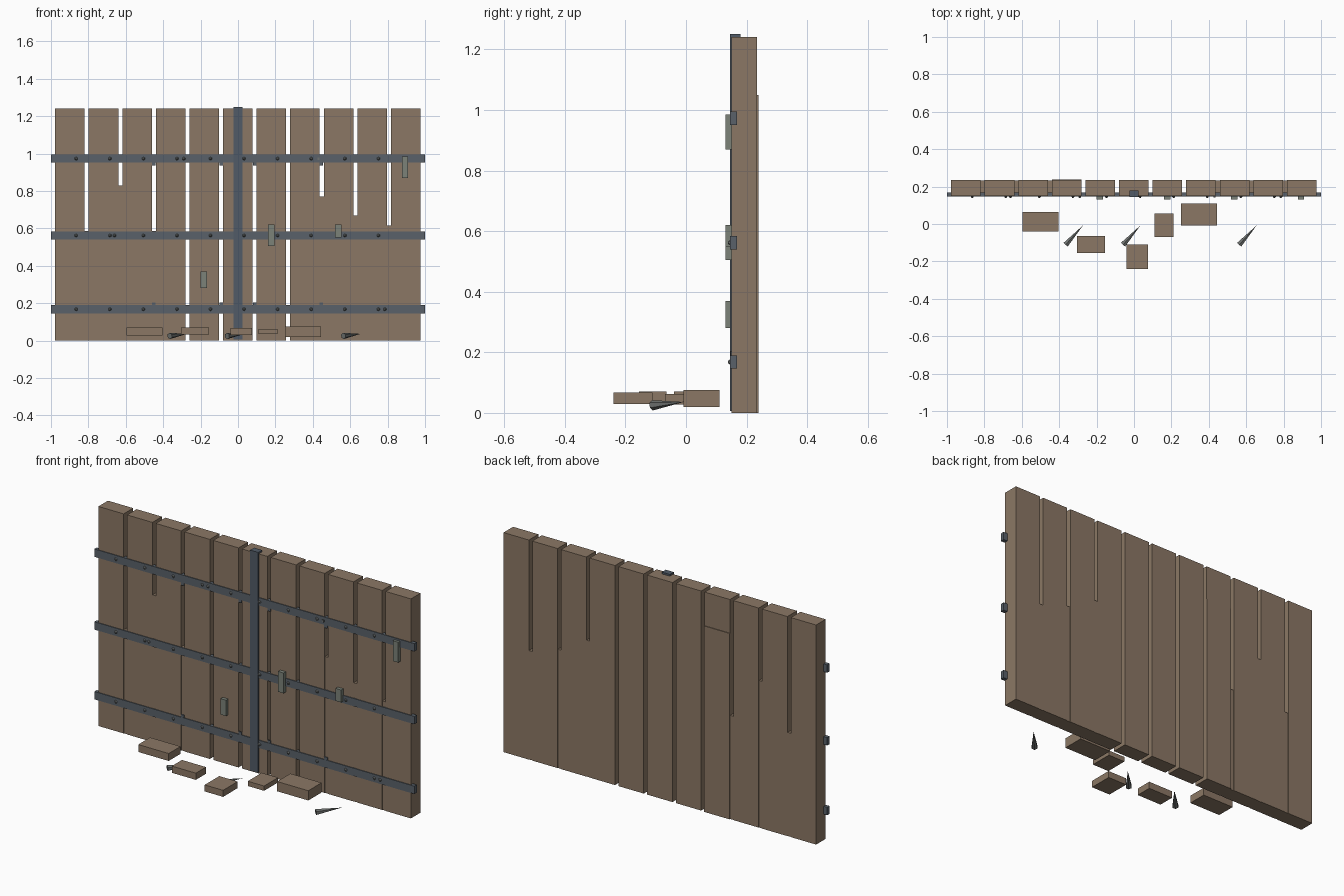
import bpy
from mathutils import Vector

default = bpy.data.objects.get("Cube")
if default:
    bpy.data.objects.remove(default, do_unlink=True)


def material(name, r, g, b):
    m = bpy.data.materials.new(name)
    m.use_nodes = True
    m.diffuse_color = (r, g, b, 1)
    shader = next(n for n in m.node_tree.nodes if n.type == 'BSDF_PRINCIPLED')
    shader.inputs["Base Color"].default_value = (r, g, b, 1)
    return m


wood = material("weathered wood", 0.26, 0.187, 0.13)
iron = material("blue grey iron", 0.1, 0.12, 0.143)
vertical_iron = material("dark blue iron", 0.083, 0.105, 0.135)
clip_metal = material("pale grey metal", 0.2, 0.225, 0.19)
nail_metal = material("nail steel", 0.16, 0.17, 0.165)


def box(name, x, y, z, mat):
    """Box given by its (low, high) range on each axis."""
    bpy.ops.mesh.primitive_cube_add(size=1)
    ob = bpy.context.object
    ob.name = name
    ob.location = [(a + b) / 2 for a, b in (x, y, z)]
    ob.scale = [b - a for a, b in (x, y, z)]
    ob.data.materials.append(mat)
    return ob


def cone(name, base, tip, r1, r2, sides, mat):
    """Tapered round piece running from base to tip."""
    base, tip = Vector(base), Vector(tip)
    axis = tip - base
    bpy.ops.mesh.primitive_cone_add(vertices=sides, radius1=r1, radius2=r2,
                                    depth=axis.length, location=(base + tip) / 2)
    ob = bpy.context.object
    ob.name = name
    ob.rotation_euler = axis.to_track_quat('Z', 'Y').to_euler()
    ob.data.materials.append(mat)
    return ob


# Upright planks
PITCH, HALF = 0.1795, 0.079
centres = [(i - 5) * PITCH - 0.001 for i in range(11)]
for i, c in enumerate(centres):
    box(f"plank_{i + 1}", (c - HALF, c + HALF), (0.15, 0.235), (0, 1.24), wood)

# Strips closing the lower part of the outer gaps
gap_heights = {0: 0.585, 1: 0.83, 2: 0.585, 7: 0.77, 8: 0.67, 9: 0.615}
for i, top in gap_heights.items():
    box(f"gap_strip_{i + 1}", (centres[i] + HALF, centres[i + 1] - HALF),
        (0.152, 0.233), (0, top), wood)

# Thin repair board on the back
box("back_board", (centres[3] - HALF, centres[3] + HALF), (0.234, 0.239), (0, 1.05), wood)

# Horizontal straps with rivets, and one vertical strap
strap_levels = {"lower": (0.168, 0.785), "middle": (0.562, -0.66), "upper": (0.973, -0.29)}
for label, (z, extra) in strap_levels.items():
    box(f"{label}_strap", (-1, 1), (0.146, 0.168), (z - 0.022, z + 0.022), iron)
    rivets = [-0.865 + i * PITCH for i in range(10)] + [extra]
    for n, x in enumerate(rivets):
        cone(f"{label}_rivet_{n + 1}", (x, 0.147, z), (x, 0.139, z), 0.01, 0.004, 6, nail_metal)
box("upper_extra_strap_pin", (0.425, 0.437), (0.141, 0.147), (0.967, 0.979), nail_metal)
box("vertical_strap", (-0.025, 0.025), (0.145, 0.18), (0.006, 1.25), vertical_iron)

# Small tabs beside the straps
for n, x in enumerate((-0.45, -0.09, 0.09, 0.445)):
    box(f"lower_tab_{n + 1}", (x - 0.01, x + 0.01), (0.147, 0.153), (0.17, 0.205), iron)
    box(f"upper_tab_{n + 1}", (x - 0.01, x + 0.01), (0.147, 0.153), (0.935, 0.97), iron)

# Loose metal clips on the front
clips = [(-0.183, 0.28, 0.37), (0.177, 0.505, 0.62), (0.536, 0.55, 0.62), (0.893, 0.87, 0.985)]
for n, (x, low, high) in enumerate(clips):
    box(f"clip_{n + 1}", (x - 0.017, x + 0.017), (0.13, 0.151), (low, high), clip_metal)

# Broken wood pieces lying in front
chunks = [
    ((-0.595, -0.405), (-0.04, 0.065), (0.028, 0.07)),
    ((-0.305, -0.155), (-0.155, -0.065), (0.032, 0.07)),
    ((-0.04, 0.075), (-0.24, -0.11), (0.03, 0.067)),
    ((0.11, 0.212), (-0.07, 0.055), (0.036, 0.063)),
    ((0.25, 0.445), (-0.008, 0.11), (0.02, 0.075)),
]
for n, (x, y, z) in enumerate(chunks):
    box(f"wood_chunk_{n + 1}", x, y, z, wood)

# Fallen spikes
for n, x in enumerate((-0.365, -0.058, 0.563)):
    cone(f"spike_{n + 1}", (x, -0.11, 0.025), (x + 0.092, -0.008, 0.036),
         0.017, 0.0, 6, nail_metal)
